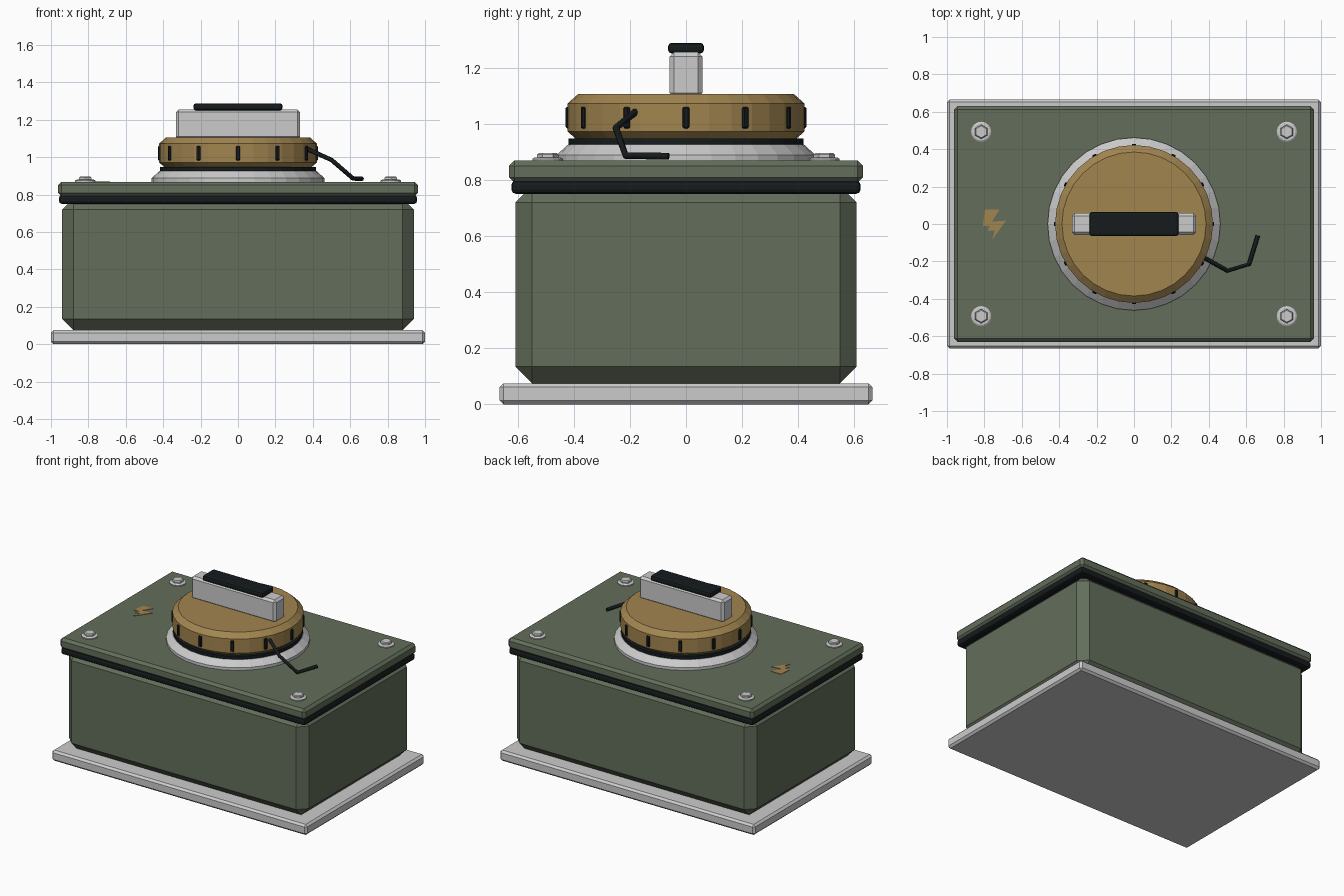
import bpy, bmesh
from math import cos, sin, pi, radians

if "Cube" in bpy.data.objects:
    bpy.data.objects.remove(bpy.data.objects["Cube"])


def material(name, rgb):
    m = bpy.data.materials.new(name)
    m.diffuse_color = (*rgb, 1)
    m.use_nodes = True
    m.node_tree.nodes["Principled BSDF"].inputs["Base Color"].default_value = m.diffuse_color
    return m


GREEN = material("olive_paint", (0.125, 0.155, 0.105))
BLACK = material("black_rubber", (0.008, 0.011, 0.012))
BRASS = material("brass", (0.36, 0.235, 0.08))


def finish(name, bm, mat=None):
    bmesh.ops.recalc_face_normals(bm, faces=bm.faces)
    me = bpy.data.meshes.new(name)
    bm.to_mesh(me)
    bm.free()
    ob = bpy.data.objects.new(name, me)
    bpy.context.collection.objects.link(ob)
    if mat:
        me.materials.append(mat)
    return ob


def box(name, hx, hy, z0, z1, bevel, mat=None, segments=1, centre=(0, 0), turn=0):
    """Chamfered box given by half sizes and a z range."""
    bm = bmesh.new()
    bmesh.ops.create_cube(bm, size=1)
    for v in bm.verts:
        v.co.x *= 2 * hx
        v.co.y *= 2 * hy
        v.co.z *= z1 - z0
    bmesh.ops.bevel(bm, geom=bm.edges[:], offset=bevel, segments=segments,
                    profile=0.5, affect='EDGES')
    ob = finish(name, bm, mat)
    ob.location = (*centre, (z0 + z1) / 2)
    ob.rotation_euler.z = turn
    return ob


def lathe(name, profile, sides, mat=None, centre=(0, 0), turn=0):
    """Closed solid turned from (radius, z) points."""
    bm = bmesh.new()
    rings = [[bm.verts.new((centre[0] + r * cos(turn + 2 * pi * i / sides),
                            centre[1] + r * sin(turn + 2 * pi * i / sides), z))
              for i in range(sides)] for r, z in profile]
    for a, b in zip(rings, rings[1:]):
        for i in range(sides):
            j = (i + 1) % sides
            bm.faces.new((a[i], a[j], b[j], b[i]))
    bm.faces.new(rings[0])
    bm.faces.new(rings[-1])
    return finish(name, bm, mat)


# Case
box("base_plate", 1.0, 0.665, 0, 0.075, 0.014)
box("case_body", 0.94, 0.608, 0.075, 0.78, 0.06, GREEN)
box("lid_gasket", 0.957, 0.622, 0.75, 0.797, 0.015, BLACK, 2)
box("lid", 0.962, 0.63, 0.79, 0.868, 0.018, GREEN)

# Dial
lathe("dial_flange", [(0.462, 0.86), (0.462, 0.888), (0.42, 0.926)], 32)
lathe("dial_seal", [(0.418, 0.92), (0.418, 0.948)], 32, BLACK)
lathe("dial", [(0.388, 0.942), (0.422, 0.972), (0.422, 1.072), (0.385, 1.105)], 32, BRASS)
for i in range(12):
    a = i * pi / 6
    box("dial_rib", 0.012, 0.012, 0.983, 1.06, 0.005, BLACK,
        centre=(0.417 * cos(a), 0.417 * sin(a)), turn=a)

# Handle
box("handle", 0.332, 0.058, 1.095, 1.255, 0.015)
box("handle_grip", 0.238, 0.064, 1.25, 1.288, 0.013, BLACK, 2)

# Lid bolts
for sx in (-1, 1):
    for sy in (-1, 1):
        c = (0.817 * sx, 0.493 * sy)
        lathe("bolt_washer", [(0.054, 0.86), (0.054, 0.875), (0.046, 0.88)], 16, centre=c)
        lathe("bolt_head", [(0.038, 0.87), (0.038, 0.89), (0.032, 0.896)], 6,
              centre=c, turn=radians(30))

# Lightning mark on the lid
mark = [(-0.797, 0.077), (-0.72, 0.077), (-0.76, 0.012), (-0.685, 0.018),
        (-0.758, -0.085), (-0.745, -0.035), (-0.782, -0.035), (-0.772, -0.01),
        (-0.808, -0.01)]
bm = bmesh.new()
face = bm.faces.new([bm.verts.new((x, y, 0.866)) for x, y in mark])
top = bmesh.ops.extrude_face_region(bm, geom=[face])["geom"]
bmesh.ops.translate(bm, vec=(0, 0, 0.005),
                    verts=[g for g in top if isinstance(g, bmesh.types.BMVert)])
finish("lightning_mark", bm, BRASS)

# Loose wire
path = [(0.365, -0.175, 1.046), (0.50, -0.25, 0.985), (0.615, -0.215, 0.886),
        (0.662, -0.062, 0.884)]
cu = bpy.data.curves.new("wire", 'CURVE')
cu.dimensions = '3D'
cu.bevel_depth = 0.0125
cu.bevel_resolution = 1
cu.use_fill_caps = True
spline = cu.splines.new('POLY')
spline.points.add(len(path) - 1)
for p, co in zip(spline.points, path):
    p.co = (*co, 1)
cu.materials.append(BLACK)
bpy.context.collection.objects.link(bpy.data.objects.new("wire", cu))
